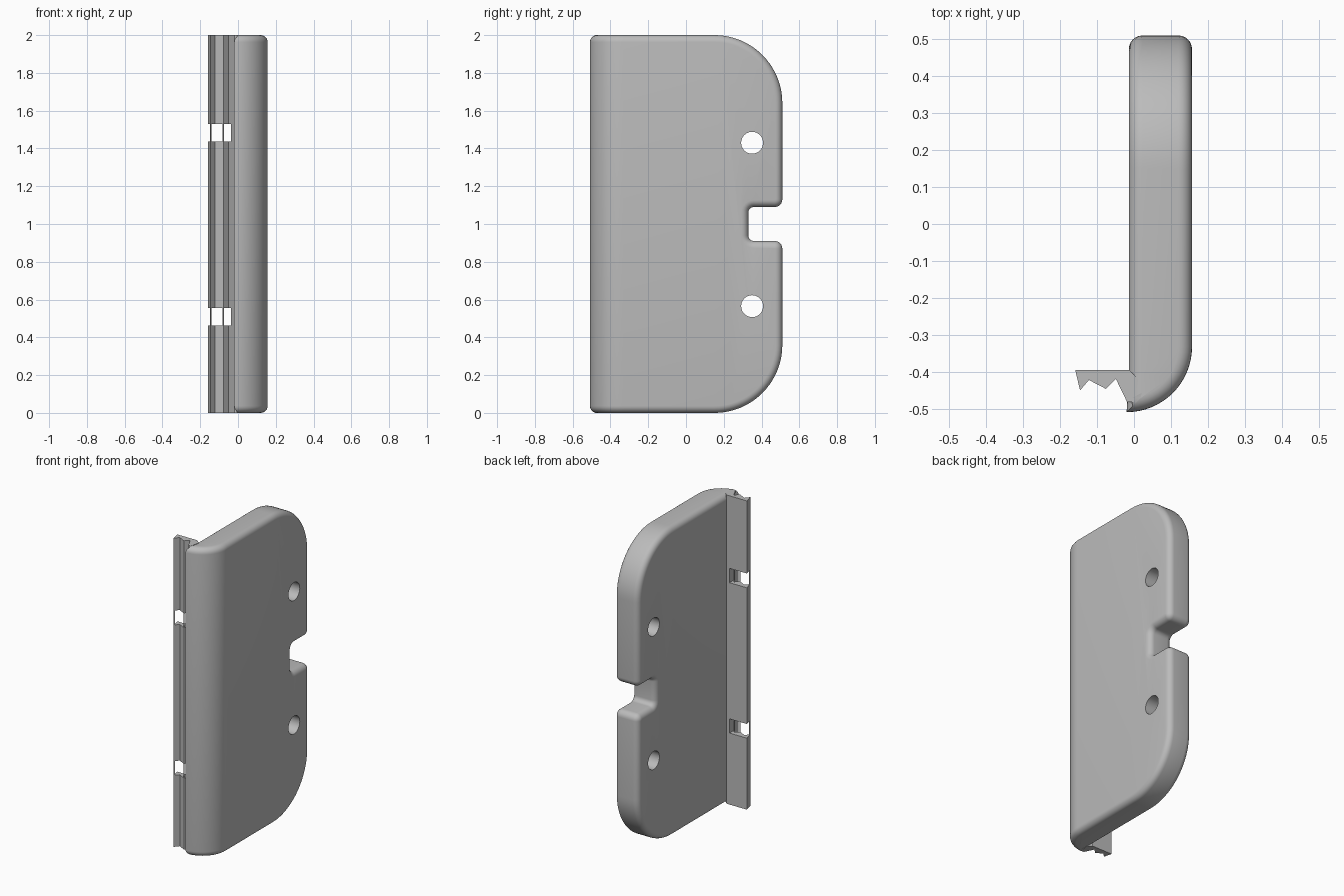
import bpy, bmesh
from math import cos, sin, pi, radians

cube = bpy.data.objects.get("Cube")
if cube:
    bpy.data.objects.remove(cube, do_unlink=True)

grey = bpy.data.materials.new("plain grey")
grey.use_nodes = True
grey.diffuse_color = (0.5, 0.5, 0.5, 1)
grey.node_tree.nodes["Principled BSDF"].inputs["Base Color"].default_value = (0.5, 0.5, 0.5, 1)


def arc(cx, cy, r, start, end, steps):
    """Points along a circular arc, angles in degrees."""
    angles = [radians(start + (end - start) * i / steps) for i in range(steps + 1)]
    return [(cx + r * cos(a), cy + r * sin(a)) for a in angles]


def prism(name, points, low, high, axis="z"):
    """Extrude a closed profile: (x, y) along z, or (y, z) along x."""
    bm = bmesh.new()
    span = high - low
    if axis == "z":
        verts = [bm.verts.new((a, b, low)) for a, b in points]
        step = (0, 0, span)
    else:
        verts = [bm.verts.new((low, a, b)) for a, b in points]
        step = (span, 0, 0)
    face = bm.faces.new(verts)
    top = bmesh.ops.extrude_face_region(bm, geom=[face], use_keep_orig=True)["geom"]
    bmesh.ops.translate(bm, vec=step, verts=[g for g in top if isinstance(g, bmesh.types.BMVert)])
    bmesh.ops.recalc_face_normals(bm, faces=bm.faces)
    mesh = bpy.data.meshes.new(name)
    bm.to_mesh(mesh)
    bm.free()
    obj = bpy.data.objects.new(name, mesh)
    bpy.context.collection.objects.link(obj)
    mesh.materials.append(grey)
    return obj


def activate(obj):
    bpy.ops.object.select_all(action="DESELECT")
    obj.select_set(True)
    bpy.context.view_layer.objects.active = obj


def boolean(obj, cutter, operation):
    """Apply a boolean and discard the cutter."""
    activate(obj)
    mod = obj.modifiers.new("cut", "BOOLEAN")
    mod.operation, mod.object, mod.solver = operation, cutter, "EXACT"
    bpy.ops.object.modifier_apply(modifier=mod.name)
    bpy.data.objects.remove(cutter, do_unlink=True)


# Plate: thickness profile with a large rounded front edge
profile = [(-0.014, 0.6), (-0.014, -0.4)] + arc(-0.02, -0.332, 0.177, -90, 0, 16) + [(0.157, 0.6)]
plate = prism("plate", profile, -0.1, 2.1)

# Side outline: two big back corners and a rounded notch between them
lower = arc(0.15, 0.36, 0.36, -90, 0, 20) + arc(0.47, 0.87, 0.04, 0, 90, 6) + arc(0.36, 0.94, 0.03, 270, 180, 6)
upper = [(y, 2 - z) for y, z in reversed(lower)]
outline = prism("outline", [(-0.6, 0)] + lower + upper + [(-0.6, 2)], -0.3, 0.3, "x")
boolean(plate, outline, "INTERSECT")

# Fillet the rim, keeping the upright lip edge at the front sharp
bm = bmesh.new()
bm.from_mesh(plate.data)
bmesh.ops.remove_doubles(bm, verts=bm.verts, dist=0.00001)
rim = []
for edge in bm.edges:
    a, b = (v.co for v in edge.verts)
    lip = max(a.y, b.y) < -0.5 and abs(a.z - b.z) > 1
    if len(edge.link_faces) == 2 and edge.calc_face_angle() > radians(35) and not lip:
        rim.append(edge)
bmesh.ops.bevel(bm, geom=rim, offset=0.037, segments=6, profile=0.5, affect="EDGES")
bm.to_mesh(plate.data)
bm.free()

# Screw holes
for z in (0.565, 1.43):
    boolean(plate, prism("hole", arc(0.35, z, 0.058, 0, 350, 35), -0.3, 0.3, "x"), "DIFFERENCE")

# Toothed strip along the front edge
teeth = [(-0.159, -0.395), (-0.146, -0.45), (-0.122, -0.422), (-0.076, -0.446), (-0.049, -0.419),
         (-0.019, -0.481), (0.0, -0.481), (0.012, -0.42), (-0.013, -0.395)]
strip = prism("toothed_strip", teeth, 0, 2)

# Slots through the strip, leaving only slivers of the tooth tips
for low, high in ((0.463, 0.555), (1.437, 1.53)):
    slot = [(-0.2, -0.443), (-0.035, -0.443), (-0.035, -0.3), (-0.2, -0.3)]
    boolean(strip, prism("slot", slot, low, high), "DIFFERENCE")

activate(plate)
bpy.ops.object.shade_smooth_by_angle(angle=radians(30))
